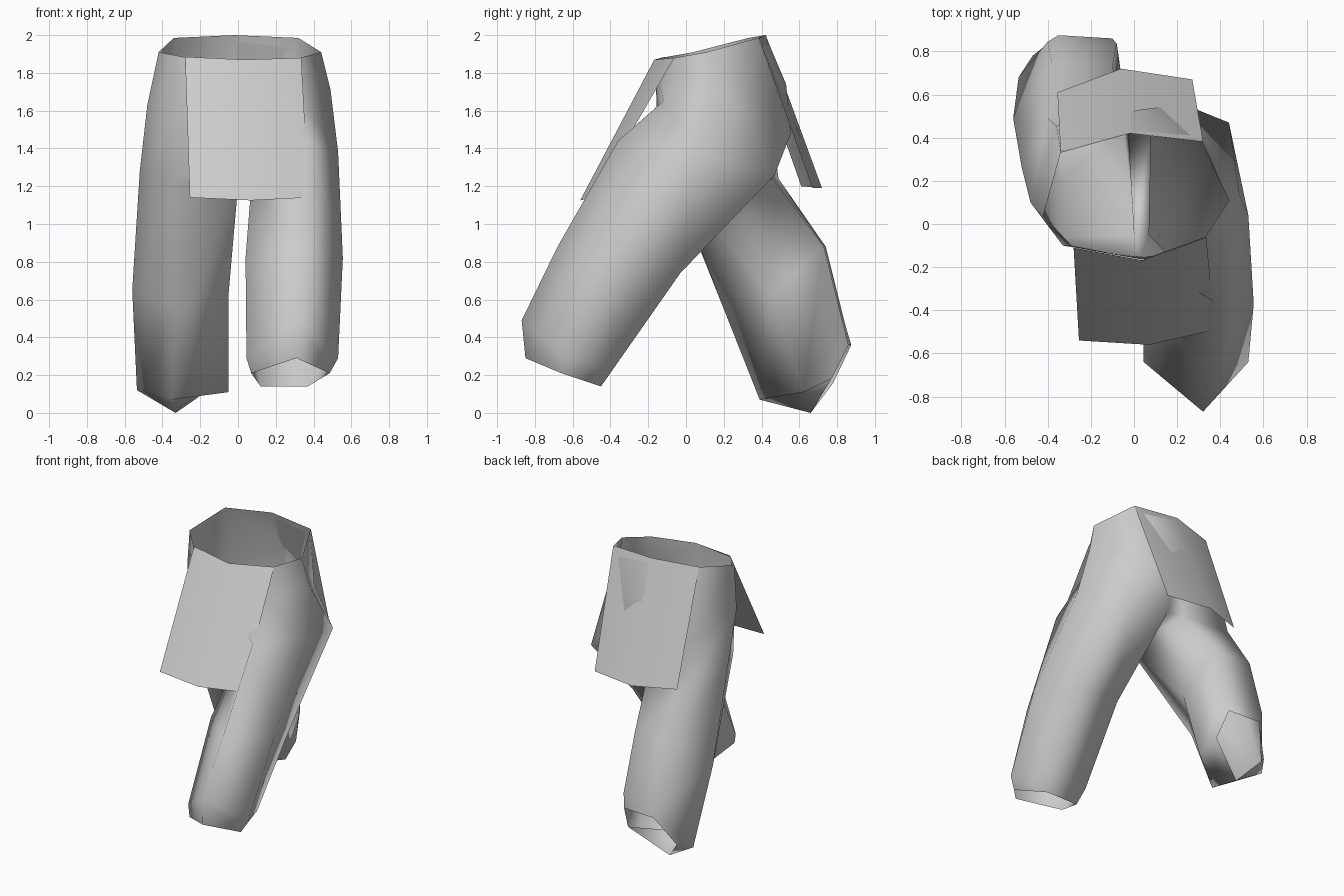
import bpy, bmesh

if "Cube" in bpy.data.objects:
    bpy.data.objects.remove(bpy.data.objects["Cube"], do_unlink=True)

# One cloth colour
cloth = bpy.data.materials.new("grey cloth")
cloth.use_nodes = True
GREY = (0.6, 0.6, 0.6, 1)
cloth.diffuse_color = GREY
cloth.node_tree.nodes["Principled BSDF"].inputs["Base Color"].default_value = GREY


def finish(bm, name):
    """Turn a bmesh into a smooth cloth object."""
    for f in bm.faces:
        f.smooth = True
    me = bpy.data.meshes.new(name)
    bm.to_mesh(me)
    bm.free()
    me.materials.append(cloth)
    bpy.context.collection.objects.link(bpy.data.objects.new(name, me))


# Centre seam points shared by both halves (waist, hip)
FRONT = [(0.04, -0.165, 1.87), (0.03, -0.155, 1.62)]
BACK = [(-0.02, 0.42, 2.0), (0.03, 0.53, 1.74)]

# Five-sided rings, waist to ankle: front, outer, back outer, back inner, inner
LEFT = [
    [(.33, -.06, 1.88), (.44, .11, 1.91), (.32, .38, 1.985), BACK[0], FRONT[0]],
    [(.34, -.12, 1.65), (.49, .13, 1.71), (.23, .555, 1.48), BACK[1], FRONT[1]],
    [(.37, -.36, 1.44), (.53, .04, 1.38), (.44, .47, 1.26), (.08, .44, 1.23), (.07, -.05, 1.2)],
    [(.355, -.68, .88), (.555, -.37, .82), (.45, -.03, .74), (.12, -.03, .74), (.04, -.37, .82)],
    [(.32, -.87, .49), (.53, -.64, .29), (.42, -.38, .24), (.10, -.38, .24), (.045, -.64, .29)],
    [(.31, -.85, .29), (.485, -.66, .21), (.37, -.45, .14), (.12, -.45, .14), (.07, -.66, .21)],
]
RIGHT = [
    [(-.29, -.10, 1.885), (-.42, .04, 1.91), (-.34, .33, 1.985), BACK[0], FRONT[0]],
    [(-.33, -.10, 1.6), (-.48, .10, 1.63), (-.36, .455, 1.5), BACK[1], FRONT[1]],
    [(-.34, -.06, 1.2), (-.52, .26, 1.28), (-.40, .49, 1.24), (-.03, .46, 1.24), (0, -.05, 1.2)],
    [(-.33, .20, .55), (-.56, .49, .65), (-.38, .74, .88), (-.10, .73, .88), (-.05, .45, .63)],
    [(-.35, .39, .07), (-.535, .68, .12), (-.40, .845, .46), (-.08, .835, .46), (-.05, .62, .11)],
    [(-.33, .66, 0), (-.47, .78, .16), (-.35, .875, .36), (-.10, .86, .36), (-.07, .77, .18)],
]

# Trousers: two leg tubes joined along the seam, open at the waist and ankles
bm = bmesh.new()
halves = []
for rings in (LEFT, RIGHT):
    rows = [[bm.verts.new(p) for p in ring] for ring in rings]
    for r in range(5):
        for c in range(5):
            if r < 2 and c == 3:      # no wall between the halves above the crotch
                continue
            d = (c + 1) % 5
            bm.faces.new((rows[r][c], rows[r][d], rows[r + 1][d], rows[r + 1][c]))
    halves.append(rows)

# Crotch strip with a gusset at front and back
lt, rt = halves
bm.faces.new((lt[2][3], lt[2][4], rt[2][4], rt[2][3]))
bm.faces.new((lt[1][4], lt[2][4], rt[2][4]))
bm.faces.new((lt[1][3], lt[2][3], rt[2][3]))

# Folds at the hem of the right leg
for pair in ((rt[4][1], rt[5][0]), (rt[4][0], rt[5][4])):
    bmesh.ops.connect_verts(bm, verts=list(pair))

bmesh.ops.remove_doubles(bm, verts=bm.verts[:], dist=0.0005)
bmesh.ops.recalc_face_normals(bm, faces=bm.faces[:])
finish(bm, "trousers")


def flap(name, top, bottom):
    """Hanging cloth panel between two three-point edges."""
    bm = bmesh.new()
    a = [bm.verts.new(p) for p in top]
    b = [bm.verts.new(p) for p in bottom]
    for i in range(2):
        bm.faces.new((a[i], b[i], b[i + 1], a[i + 1]))
    finish(bm, name)


flap("front_flap",
     [(-.28, -.11, 1.885), (.04, -.168, 1.87), (.335, -.062, 1.88)],
     [(-.255, -.54, 1.14), (.07, -.56, 1.125), (.375, -.49, 1.14)])
flap("back_flap",
     [(.32, .385, 1.985), (-.02, .423, 2.0), (-.34, .335, 1.985)],
     [(.27, .67, 1.19), (-.06, .72, 1.19), (-.355, .61, 1.2)])
